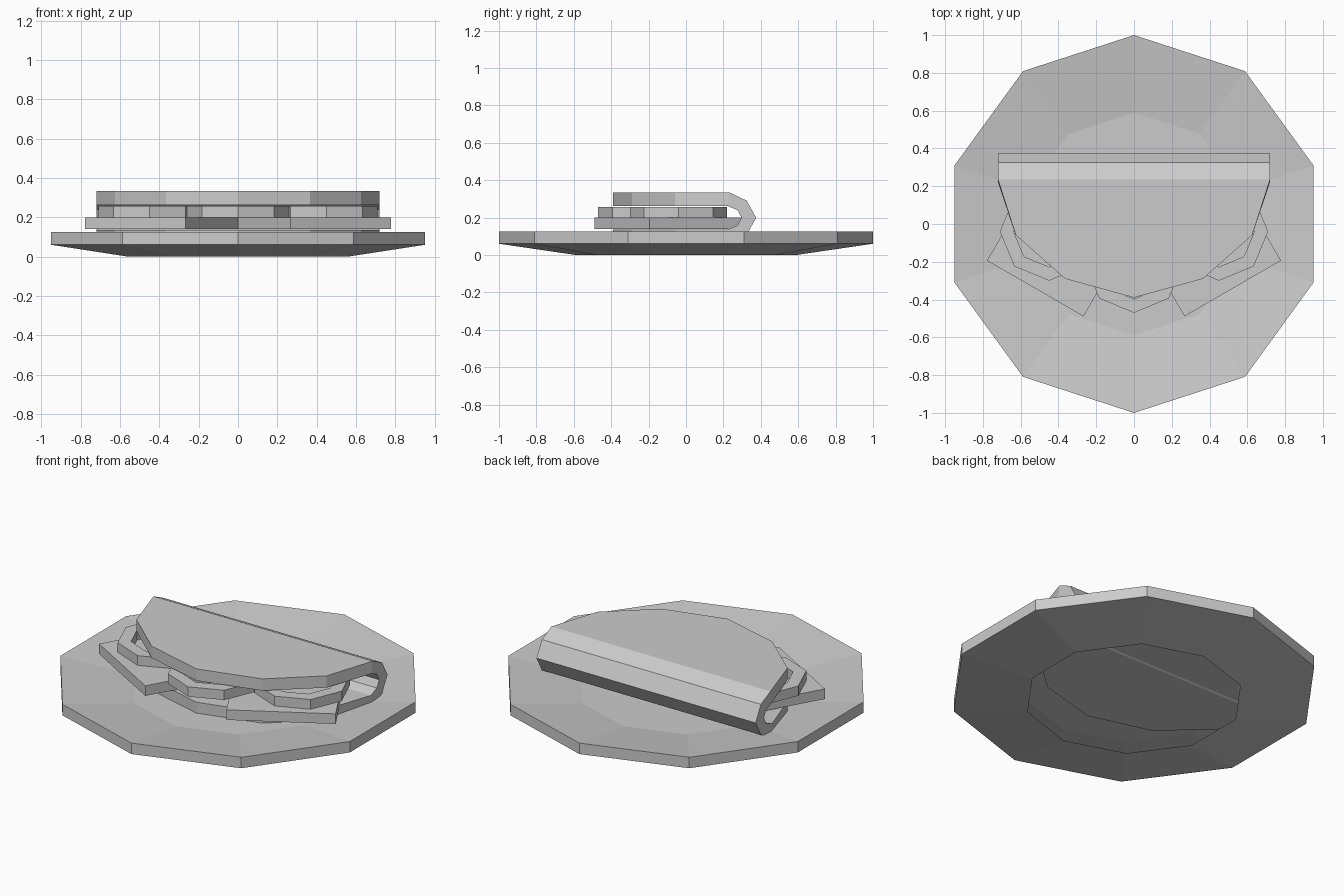
import bpy, bmesh, math
from mathutils import Matrix

if "Cube" in bpy.data.objects:
    bpy.data.objects.remove(bpy.data.objects["Cube"])


def finish(bm, name):
    bmesh.ops.remove_doubles(bm, verts=bm.verts, dist=1e-5)
    bmesh.ops.recalc_face_normals(bm, faces=bm.faces)
    me = bpy.data.meshes.new(name)
    bm.to_mesh(me)
    bm.free()
    ob = bpy.data.objects.new(name, me)
    bpy.context.collection.objects.link(ob)
    return ob


def lathe(name, profile, sides, loc=(0, 0), cap=False, closed=False):
    """Revolve (radius, z) points; the first vertex of each ring points to +y."""
    bm = bmesh.new()
    rings = []
    for r, z in profile:
        angs = [math.pi / 2 + 2 * math.pi * i / sides for i in range(sides)]
        rings.append([bm.verts.new((loc[0] + r * math.cos(a), loc[1] + r * math.sin(a), z))
                      for a in angs])
    pairs = list(zip(rings, rings[1:]))
    if closed:
        pairs.append((rings[-1], rings[0]))
    for a, b in pairs:
        for i in range(sides):
            j = (i + 1) % sides
            bm.faces.new((a[i], a[j], b[j], b[i]))
    if cap:
        bm.faces.new(rings[0])
    return finish(bm, name)


# Plate: raised floor, sloping rim, hollow foot underneath
lathe("plate", [(0.59, 0.07), (1.0, 0.125), (1.0, 0.06), (0.59, 0.0)], 10, cap=True)

# Folded flatbread: stations (half width, outer y, z, inner y, z) over the upper half
MID = 0.199
upper = [(0.0, -0.39, 0.333, -0.39, 0.263), (0.365, -0.29, 0.333, -0.29, 0.263),
         (0.625, -0.06, 0.333, -0.06, 0.263), (0.72, 0.235, 0.333, 0.22, 0.263),
         (0.72, 0.325, 0.29, 0.275, 0.24)]
lower = [(w, yo, 2 * MID - zo, yi, 2 * MID - zi) for w, yo, zo, yi, zi in reversed(upper)]
stations = upper + [(0.72, 0.375, MID, 0.297, MID)] + lower

bm = bmesh.new()
rows = []
for w, yo, zo, yi, zi in stations:
    pts = [(-w, yo, zo), (w, yo, zo), (w, yi, zi), (-w, yi, zi)]
    if w == 0:
        o, n = bm.verts.new(pts[0]), bm.verts.new(pts[2])
        rows.append([o, o, n, n])
    else:
        rows.append([bm.verts.new(p) for p in pts])
for a, b in zip(rows, rows[1:]):
    for i in range(4):
        j = (i + 1) % 4
        quad = list(dict.fromkeys((a[i], a[j], b[j], b[i])))
        if len(quad) > 2:
            bm.faces.new(quad)
finish(bm, "folded_flatbread")

# Cheese slices, turned outwards on both sides
for side, label in ((-1, "left"), (1, "right")):
    bm = bmesh.new()
    m = (Matrix.Translation((side * 0.375, -0.086, 0.169))
         @ Matrix.Rotation(side * math.radians(30), 4, 'Z')
         @ Matrix.Diagonal((0.59, 0.59, 0.06, 1)))
    bmesh.ops.create_cube(bm, size=1, matrix=m)
    finish(bm, "cheese_slice_" + label)

# Onion rings
ring = [(0.26, 0.199), (0.26, 0.257), (0.187, 0.257), (0.187, 0.199)]
for label, loc in (("left", (-0.45, -0.04)), ("middle", (0, -0.21)), ("right", (0.45, -0.04))):
    lathe("onion_ring_" + label, ring, 8, loc, closed=True)
